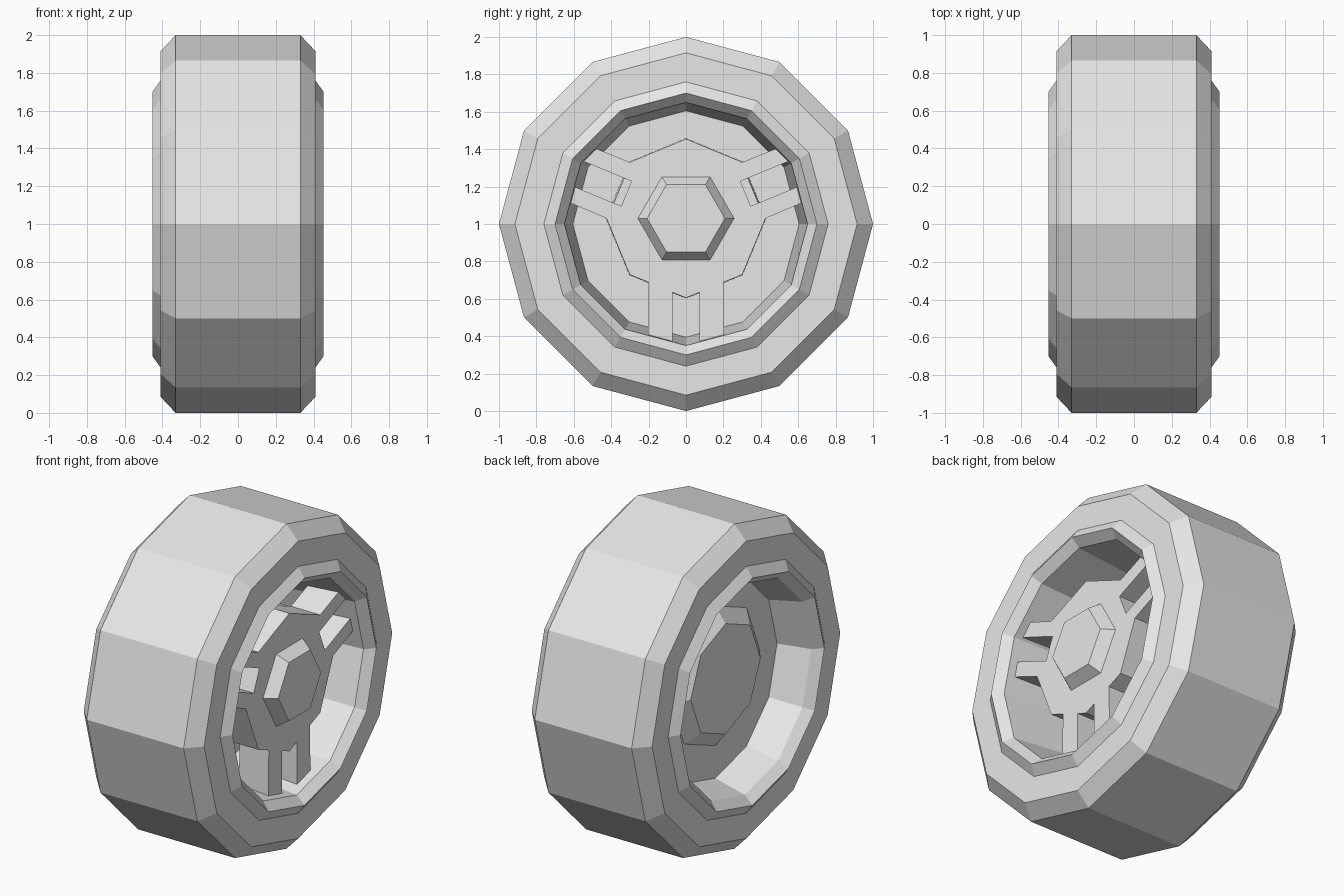
import bpy, bmesh
from math import sin, cos, pi, radians

cube = bpy.data.objects.get("Cube")
if cube:
    bpy.data.objects.remove(cube, do_unlink=True)

grey = bpy.data.materials.new("plain grey")
grey.use_nodes = True
grey.diffuse_color = (0.8, 0.8, 0.8, 1)
grey.node_tree.nodes["Principled BSDF"].inputs["Base Color"].default_value = (0.8, 0.8, 0.8, 1)

AXLE_Z = 1.0
HUB_Z = 1.03


def finish(name, bm):
    mesh = bpy.data.meshes.new(name)
    bm.to_mesh(mesh)
    bm.free()
    mesh.materials.append(grey)
    obj = bpy.data.objects.new(name, mesh)
    bpy.context.collection.objects.link(obj)
    return obj


def lathe(name, profile, sides, z, cap_start=False, cap_end=False):
    """Spin (x, radius) points, listed from -x to +x on the outside, about the x axis."""
    bm = bmesh.new()
    rings = []
    for x, r in profile:
        angles = [2 * pi * i / sides for i in range(sides)]
        rings.append([bm.verts.new((x, r * cos(a), z + r * sin(a))) for a in angles])
    for a, b in zip(rings, rings[1:]):
        for i in range(sides):
            j = (i + 1) % sides
            bm.faces.new((a[i], a[j], b[j], b[i]))
    if cap_start:
        bm.faces.new(rings[0][::-1])
    if cap_end:
        bm.faces.new(rings[-1])
    return finish(name, bm)


def prism(name, outline, x_back, x_front, z):
    """Extrude a (y, z) outline along x."""
    bm = bmesh.new()
    face = bm.faces.new([bm.verts.new((x_back, y, z + h)) for y, h in outline])
    moved = bmesh.ops.extrude_face_region(bm, geom=[face])["geom"]
    verts = [v for v in moved if isinstance(v, bmesh.types.BMVert)]
    bmesh.ops.translate(bm, verts=verts, vec=(x_front - x_back, 0, 0))
    bmesh.ops.recalc_face_normals(bm, faces=bm.faces)
    return finish(name, bm)


# Tyre: tread, chamfered shoulders and sidewalls
tyre_half = [(0.41, 0.76), (0.41, 0.915), (0.33, 1.0)]
lathe("tyre", [(-x, r) for x, r in tyre_half] + tyre_half[::-1], 12, AXLE_Z)

# Rim lips and tapered barrels, with a dividing wall
lip = [(0.41, 0.76), (0.453, 0.70), (0.40, 0.65)]
lathe("front_rim", lip + [(-0.1, 0.605)], 12, AXLE_Z, cap_end=True)
lathe("back_rim", [(-0.2, 0.60)] + [(-x, r) for x, r in lip[::-1]], 12, AXLE_Z, cap_start=True)

# Octagonal hub through the wall, bevelled at the back
lathe("hub_core", [(-0.27, 0.34), (-0.2, 0.43), (0.2, 0.42)], 8, HUB_Z,
      cap_start=True, cap_end=True)

# Spoke plate: octagon with three slotted double spokes
OCT, OUT, IN = 0.425, 0.16, 0.072
tilt = radians(22.5)


def along(dist, side):
    """Point on the tilted upper spoke."""
    return (dist * cos(tilt) - side * sin(tilt), dist * sin(tilt) + side * cos(tilt))


corner = OCT * cos(pi / 4)
right_half = [
    (corner, corner), along(0.65, OUT), along(0.66, IN), along(0.345, IN),
    along(0.345, -IN), along(0.66, -IN), along(0.65, -OUT), (OCT, 0),
    (corner, -corner), (0.2, -0.342), (0.205, -0.65), (IN, -0.68), (IN, -0.395),
]
left_half = [(-y, z) for y, z in reversed(right_half)]
outline = [(0, OCT)] + right_half + [(0, -OCT)] + left_half
prism("spoke_plate", outline, 0.15, 0.35, HUB_Z)

# Hexagonal centre cap
lathe("centre_cap", [(0.35, 0.257), (0.42, 0.208)], 6, HUB_Z, cap_end=True)
